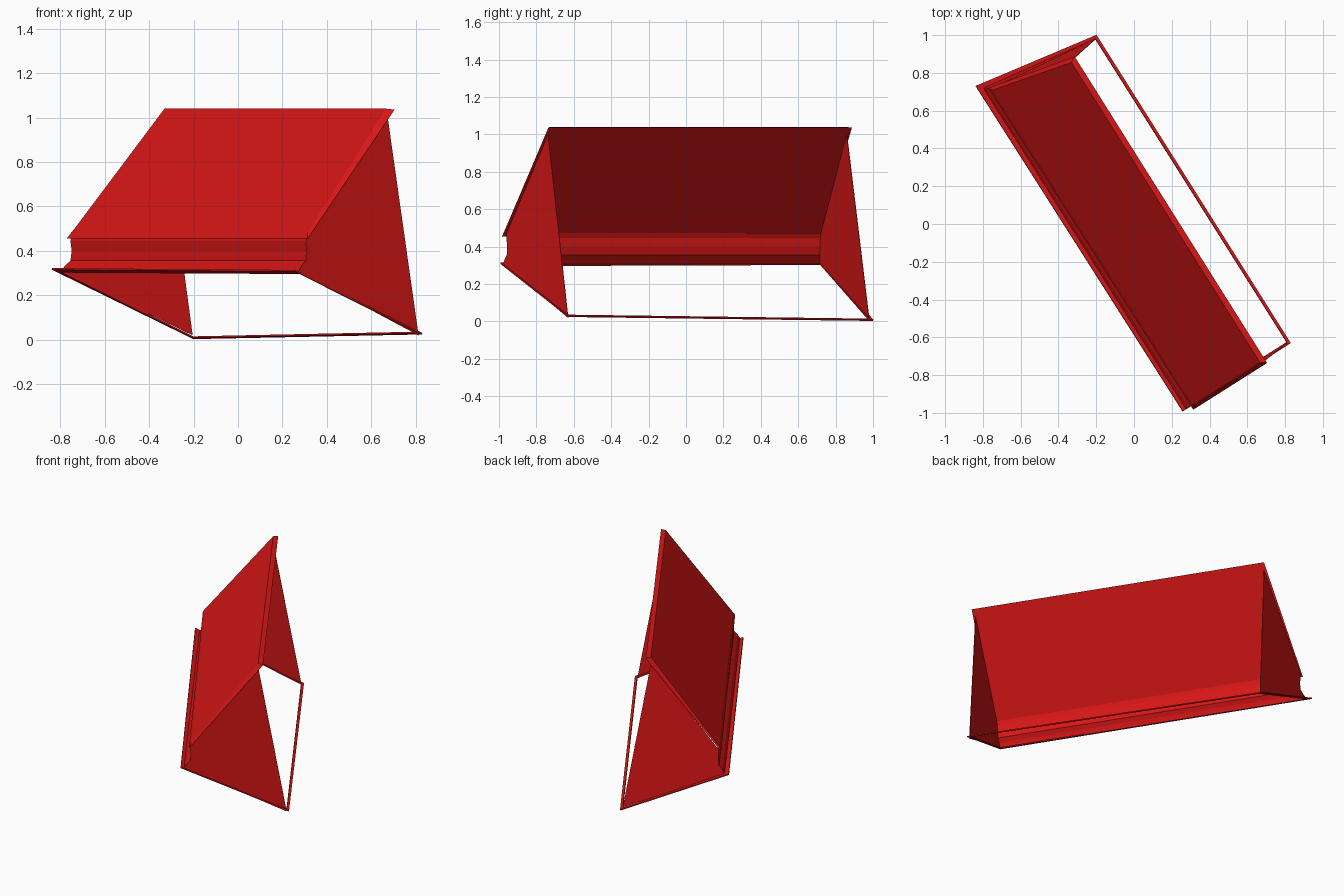
import bpy
import bmesh
from mathutils import Vector

if "Cube" in bpy.data.objects:
    bpy.data.objects.remove(bpy.data.objects["Cube"])

red = bpy.data.materials.new("red_metal")
red.diffuse_color = (0.68, 0.008, 0.008, 1)
red.use_nodes = True
red.node_tree.nodes["Principled BSDF"].inputs["Base Color"].default_value = red.diffuse_color

ALONG = Vector((0.534, -0.845, 0))   # long direction of the hood
BACK = Vector((0.845, 0.534, 0))     # towards the open back
UP = Vector((0, 0, 1))


def pt(u, v, z):
    return ALONG * u + BACK * v + UP * z


def make(name, build, thickness=0):
    bm = bmesh.new()
    build(bm)
    bmesh.ops.recalc_face_normals(bm, faces=bm.faces)
    me = bpy.data.meshes.new(name)
    bm.to_mesh(me)
    bm.free()
    me.materials.append(red)
    ob = bpy.data.objects.new(name, me)
    bpy.context.collection.objects.link(ob)
    if thickness:
        mod = ob.modifiers.new("sheet", 'SOLIDIFY')
        mod.thickness = thickness
        mod.offset = 0
    return ob


def loop(bm, points):
    return [bm.verts.new(pt(*p)) for p in points]


def bridge(bm, a, b, closed=True):
    n = len(a)
    for i in range(n if closed else n - 1):
        j = (i + 1) % n
        bm.faces.new((a[i], a[j], b[j], b[i]))


# Sloping panel: flat underside, chamfered rim, slightly raised face
def panel(bm):
    rim = loop(bm, [(-1.021, -0.268, 0.455), (0.999, -0.26, 0.455),
                    (0.999, 0.203, 1.036), (-0.918, 0.208, 1.036)])
    face = loop(bm, [(-1.000, -0.255, 0.482), (0.975, -0.247, 0.482),
                     (0.975, 0.172, 1.04), (-0.900, 0.177, 1.04)])
    bridge(bm, rim, face)
    bm.faces.new(face)
    bm.faces.new(rim[::-1])


make("sloping_panel", panel)

# Curved front below the panel: (left u, right u, v, z)
cove = [(-1.010, 0.978, -0.245, 0.472), (-1.010, 0.975, -0.253, 0.445),
        (-1.007, 0.973, -0.248, 0.40), (-1.010, 0.973, -0.253, 0.355),
        (-1.020, 0.972, -0.275, 0.333), (-1.035, 0.972, -0.290, 0.308)]


def front(bm):
    left = loop(bm, [(l, v, z) for l, r, v, z in cove])
    right = loop(bm, [(r, v, z) for l, r, v, z in cove])
    bridge(bm, left, right, closed=False)


make("front_cove", front, 0.003)

# Side walls follow the cove, then run to the back corner and panel top
back = [(-0.937, 0.967, 0.350, 0.02), (-0.907, 0.983, 0.176, 0.998)]
for side, name in enumerate(("left_wall", "right_wall")):
    outline = [(row[side], row[2], row[3]) for row in cove + back]
    make(name, lambda bm: bm.faces.new(loop(bm, outline)), 0.003)


# Thin tilted flange around the open base
def flange(bm):
    outer = loop(bm, [(-1.066, -0.318, 0.319), (0.977, -0.312, 0.311),
                      (0.977, 0.364, 0.027), (-0.953, 0.366, 0.006)])
    inner = loop(bm, [(-1.030, -0.285, 0.305), (0.963, -0.280, 0.299),
                      (0.960, 0.349, 0.033), (-0.932, 0.350, 0.012)])
    bridge(bm, outer, inner)


make("base_flange", flange, 0.007)
